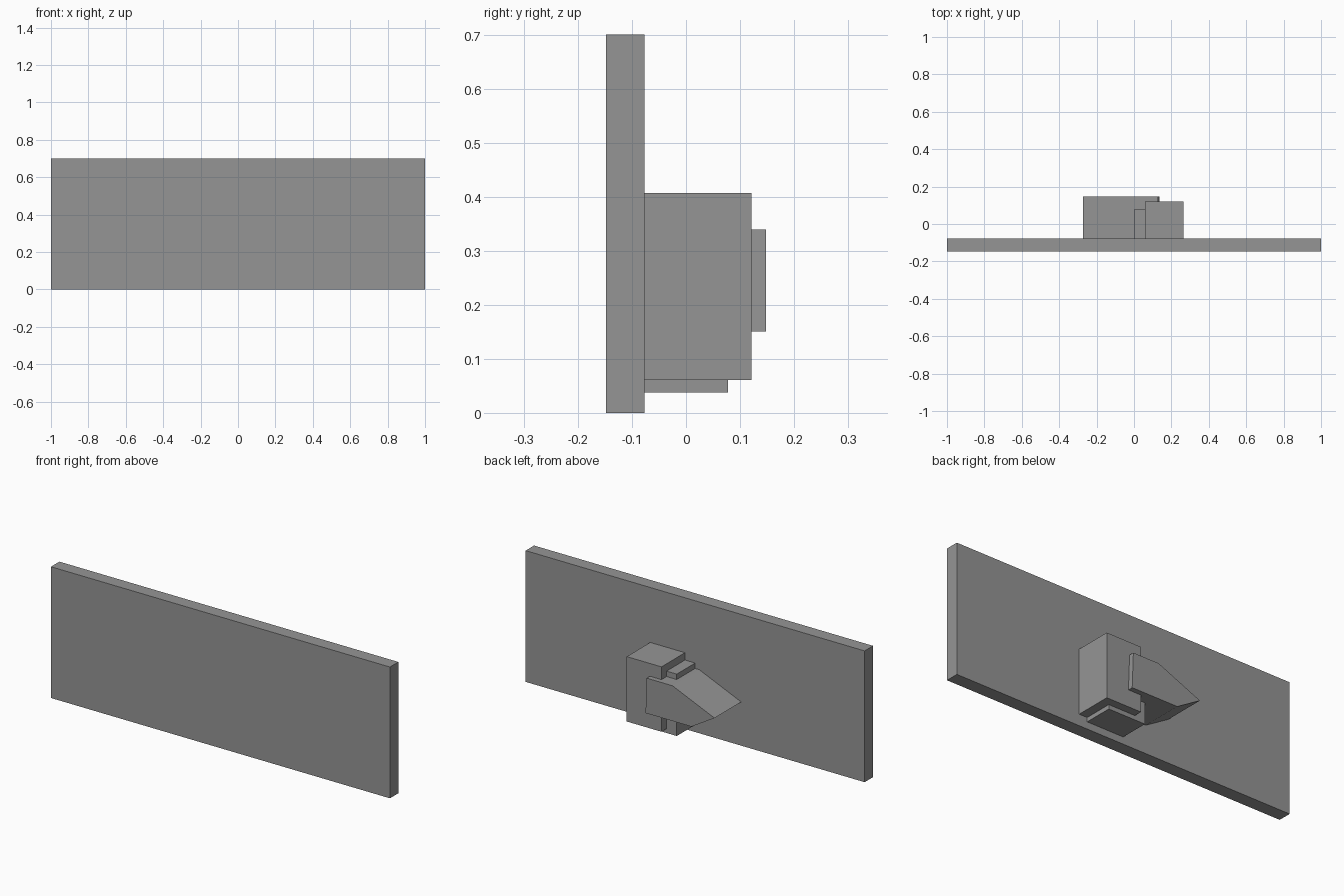
import bpy
import bmesh

if "Cube" in bpy.data.objects:
    bpy.data.objects.remove(bpy.data.objects["Cube"])

# Dark grey finish
grey = bpy.data.materials.new("dark_grey")
grey.diffuse_color = (0.3, 0.3, 0.3, 1)
grey.use_nodes = True
grey.node_tree.nodes["Principled BSDF"].inputs["Base Color"].default_value = grey.diffuse_color


def prism(name, profile, y0, y1):
    """Extrude an x-z profile along y."""
    bm = bmesh.new()
    face = bm.faces.new([bm.verts.new((x, y0, z)) for x, z in profile])
    ext = bmesh.ops.extrude_face_region(bm, geom=[face])
    verts = [g for g in ext["geom"] if isinstance(g, bmesh.types.BMVert)]
    bmesh.ops.translate(bm, verts=verts, vec=(0, y1 - y0, 0))
    bmesh.ops.recalc_face_normals(bm, faces=bm.faces)
    mesh = bpy.data.meshes.new(name)
    bm.to_mesh(mesh)
    bm.free()
    mesh.materials.append(grey)
    obj = bpy.data.objects.new(name, mesh)
    bpy.context.collection.objects.link(obj)
    return obj


def box(name, x0, x1, y0, y1, z0, z1):
    return prism(name, [(x0, z0), (x1, z0), (x1, z1), (x0, z1)], y0, y1)


BACK = -0.077  # rear face of the panel, where the parts are mounted

# Flat panel
box("panel", -1, 1, -0.148, BACK, 0, 0.70)

# Lock housing and the smaller block protruding from it
box("housing", 0.06, 0.265, BACK, 0.121, 0.061, 0.407)
box("inner_block", 0.0, 0.217, BACK, 0.078, 0.038, 0.368)

# Pointed latch with a slightly slanted inner end
latch_profile = [
    (0.135, 0.151), (0.128, 0.339), (-0.024, 0.339),
    (-0.272, 0.233), (-0.136, 0.151),
]
prism("latch", latch_profile, BACK, 0.148)
